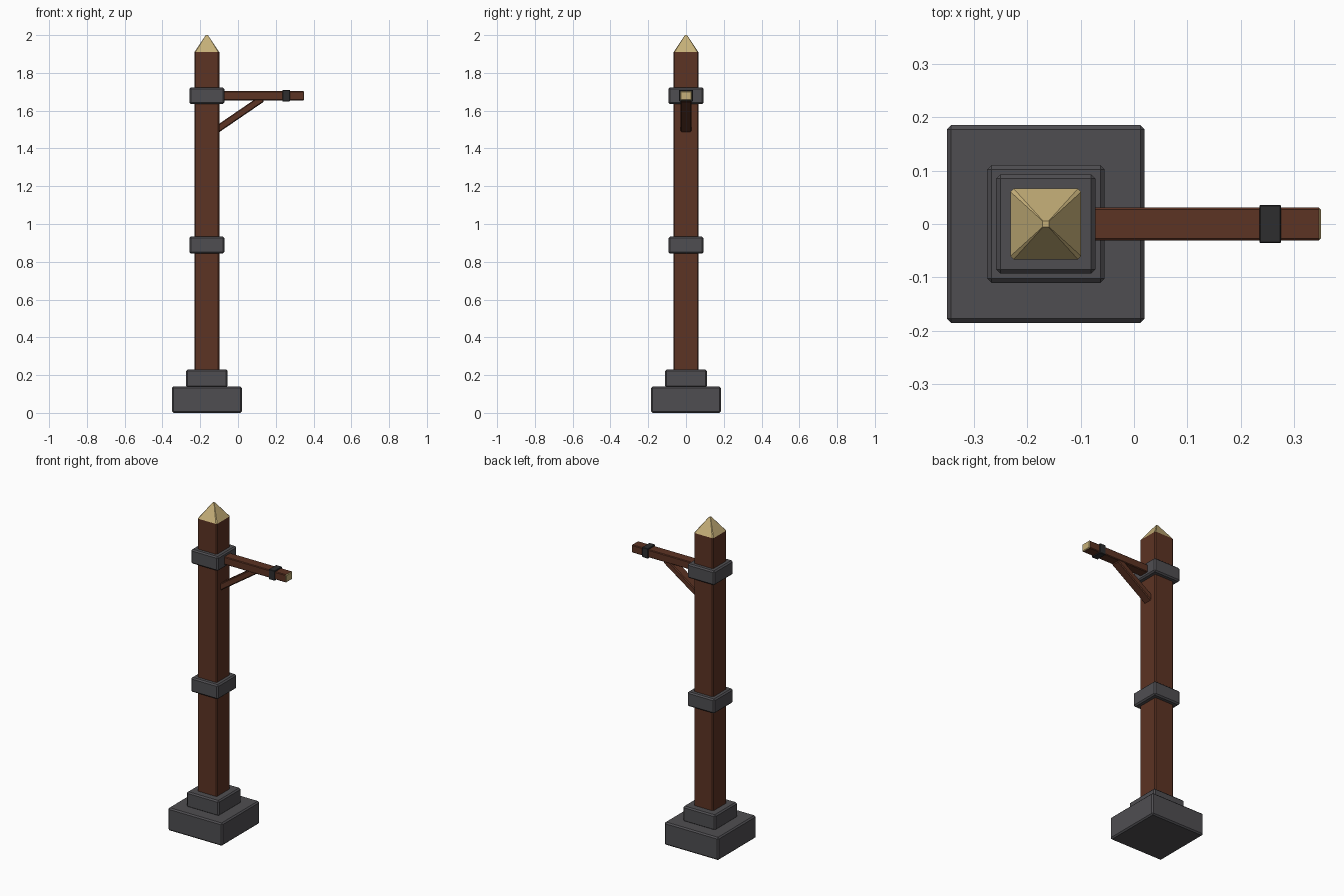
import bpy, bmesh, math
from mathutils import Matrix, Vector

if "Cube" in bpy.data.objects:
    bpy.data.objects.remove(bpy.data.objects["Cube"])


def material(name, rgb):
    m = bpy.data.materials.new(name)
    m.diffuse_color = (*rgb, 1)
    m.use_nodes = True
    m.node_tree.nodes["Principled BSDF"].inputs["Base Color"].default_value = m.diffuse_color
    return m


STONE = material("grey stone", (0.078, 0.076, 0.083))
WOOD = material("brown wood", (0.107, 0.033, 0.017))
CUT = material("pale cut wood", (0.56, 0.43, 0.19))
IRON = material("dark iron", (0.027, 0.027, 0.028))
PX = -0.165  # post axis


def finish(name, bm, mats, rule=None):
    bmesh.ops.recalc_face_normals(bm, faces=bm.faces)
    bm.normal_update()
    if rule:
        for f in bm.faces:
            f.material_index = 1 if rule(f) else 0
    me = bpy.data.meshes.new(name)
    bm.to_mesh(me)
    bm.free()
    for m in mats:
        me.materials.append(m)
    ob = bpy.data.objects.new(name, me)
    bpy.context.collection.objects.link(ob)
    return ob


def box(name, lo, hi, mats, bevel=0.006, rule=None, tilt=0):
    """Chamfered block between two corners, tilted about its centre in the xz plane."""
    lo, hi = Vector(lo), Vector(hi)
    bm = bmesh.new()
    bmesh.ops.create_cube(bm, size=1)
    bmesh.ops.scale(bm, vec=hi - lo, verts=bm.verts)
    bmesh.ops.bevel(bm, geom=bm.edges[:], offset=bevel, segments=1, affect='EDGES')
    bm.transform(Matrix.Translation((lo + hi) / 2) @ Matrix.Rotation(-tilt, 4, 'Y'))
    return finish(name, bm, mats, rule)


# Square stone and iron blocks around the post
for name, half, z0, z1 in [("base_block", 0.185, 0, 0.14), ("base_step", 0.11, 0.135, 0.23),
                           ("lower_band", 0.093, 0.844, 0.933), ("upper_band", 0.093, 1.635, 1.723)]:
    box(name, (PX - half, -half, z0), (PX + half, half, z1), [STONE], 0.008)

# Post with a pale pointed tip
H, Z0, Z1 = 0.066, 0.2, 1.91
bm = bmesh.new()
bmesh.ops.create_cube(bm, size=1)
bmesh.ops.scale(bm, vec=(2 * H, 2 * H, Z1 - Z0), verts=bm.verts)
bmesh.ops.translate(bm, vec=(0, 0, (Z0 + Z1) / 2), verts=bm.verts)
upright = [e for e in bm.edges if abs(e.verts[0].co.z - e.verts[1].co.z) > 0.1]
bmesh.ops.bevel(bm, geom=upright, offset=0.006, segments=1, affect='EDGES')
bm.normal_update()
top = max(bm.faces, key=lambda f: f.calc_center_median().z)
ext = bmesh.ops.extrude_discrete_faces(bm, faces=[top])["faces"][0]
for v in ext.verts:
    v.co = (v.co.x * 0.09, v.co.y * 0.09, 2.0)
bm.transform(Matrix.Translation((PX, 0, 0)))
finish("post", bm, [WOOD, CUT], lambda f: f.calc_center_median().z > Z1)

# Side arm with pale end grain
box("arm", (-0.12, -0.031, 1.655), (0.35, 0.031, 1.703), [WOOD, CUT], 0.004,
    lambda f: f.normal.x > 0.5)
box("arm_collar", (0.235, -0.036, 1.649), (0.275, 0.036, 1.71), [IRON], 0.002)

# Diagonal brace from post to arm
a, b = Vector((-0.115, 0, 1.498)), Vector((0.128, 0, 1.664))
mid, d = (a + b) / 2, b - a
size = Vector((d.length / 2, 0.028, 0.0185))
box("brace", mid - size, mid + size, [WOOD], 0.005, tilt=math.atan2(d.z, d.x))
